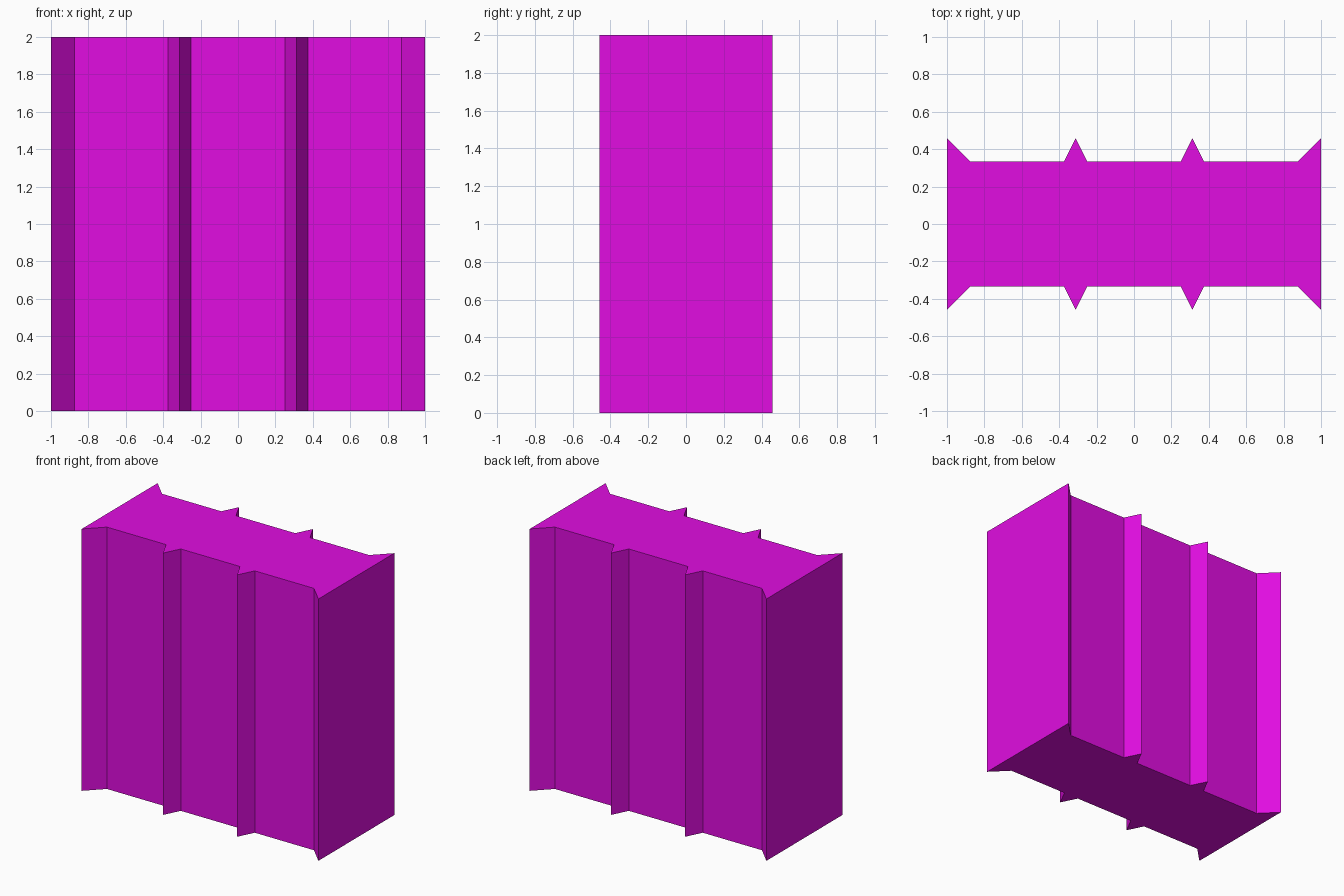
import bpy
import bmesh

if "Cube" in bpy.data.objects:
    bpy.data.objects.remove(bpy.data.objects["Cube"])

HALF_BODY = 0.333   # half depth of the flat panels
RIDGE = 0.458       # half depth at the ridge tips
HEIGHT = 2.0

magenta = bpy.data.materials.new("magenta")
magenta.diffuse_color = (0.75, 0.004, 0.75, 1.0)
magenta.use_nodes = True
magenta.node_tree.nodes["Principled BSDF"].inputs["Base Color"].default_value = magenta.diffuse_color

# Quarter profile from the middle of the back to the right corner
quarter = [(0.25, HALF_BODY), (0.3125, RIDGE), (0.375, HALF_BODY),
           (0.875, HALF_BODY), (1.0, RIDGE)]

# Mirror it to the full ribbed outline
back = [(-x, y) for x, y in reversed(quarter)] + quarter
outline = back + [(x, -y) for x, y in reversed(back)]

# Ribbed block: outline extruded upwards
bm = bmesh.new()
base = bm.faces.new([bm.verts.new((x, y, 0)) for x, y in outline])
new = bmesh.ops.extrude_face_region(bm, geom=[base], use_keep_orig=True)["geom"]
bmesh.ops.translate(bm, vec=(0, 0, HEIGHT),
                    verts=[v for v in new if isinstance(v, bmesh.types.BMVert)])
bmesh.ops.recalc_face_normals(bm, faces=bm.faces)

mesh = bpy.data.meshes.new("ribbed_block")
bm.to_mesh(mesh)
bm.free()
mesh.materials.append(magenta)
bpy.context.collection.objects.link(bpy.data.objects.new("ribbed_block", mesh))
